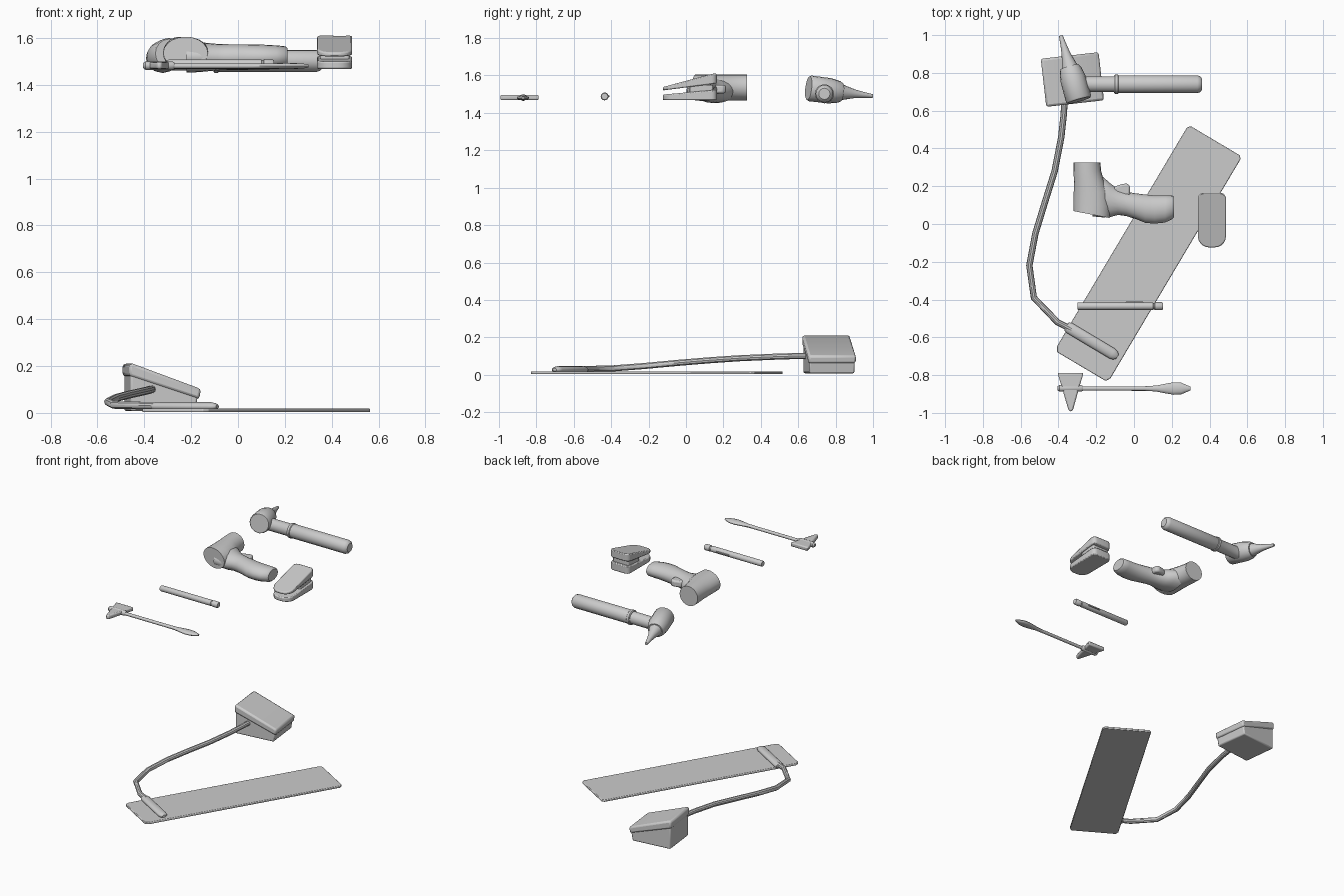
import bpy, bmesh, math
from mathutils import Vector, Matrix

if "Cube" in bpy.data.objects:
    bpy.data.objects.remove(bpy.data.objects["Cube"])

UP = Vector((0, 0, 1))


def finish(name, bm, bevel=0.0, angle=35):
    bmesh.ops.recalc_face_normals(bm, faces=bm.faces)
    me = bpy.data.meshes.new(name)
    bm.to_mesh(me)
    bm.free()
    me.shade_smooth()
    me.set_sharp_from_angle(angle=math.radians(angle))
    ob = bpy.data.objects.new(name, me)
    bpy.context.collection.objects.link(ob)
    if bevel:
        mod = ob.modifiers.new("bevel", 'BEVEL')
        mod.width, mod.segments, mod.limit_method = bevel, 2, 'ANGLE'
    return ob


def loft(name, rings, n=16):
    """Skin elliptical rings given as (centre, direction, horizontal radius, other radius)."""
    bm = bmesh.new()
    loops = []
    for c, d, ru, rv in rings:
        d = Vector(d).normalized()
        u = UP.cross(d).normalized()
        v = d.cross(u)
        loops.append([bm.verts.new(Vector(c) + u * ru * math.cos(2 * math.pi * i / n)
                                   + v * rv * math.sin(2 * math.pi * i / n)) for i in range(n)])
    for a, b in zip(loops, loops[1:]):
        for i in range(n):
            j = (i + 1) % n
            bm.faces.new((a[i], a[j], b[j], b[i]))
    bm.faces.new(loops[0])
    bm.faces.new(loops[-1])
    return finish(name, bm)


def spindle(name, a, b, profile, n=16):
    """Straight loft from a to b; profile = (distance, radius[, vertical radius])."""
    a, d = Vector(a), (Vector(b) - Vector(a)).normalized()
    return loft(name, [(a + d * p[0], d, p[1], p[-1]) for p in profile], n)


def prism(name, outline, low, high, bevel=0.0):
    """Plan outline raised between two heights that may vary with y."""
    bm = bmesh.new()
    lo = [bm.verts.new((x, y, low(y))) for x, y in outline]
    hi = [bm.verts.new((x, y, high(y))) for x, y in outline]
    bm.faces.new(lo)
    bm.faces.new(hi)
    for i in range(len(lo)):
        j = (i + 1) % len(lo)
        bm.faces.new((lo[i], lo[j], hi[j], hi[i]))
    return finish(name, bm, bevel)


def rounded_plan(x0, x1, y0, y1, r0, r1, k=5):
    """Rectangle with corner radius r0 at the front and r1 at the back."""
    pts = []
    for cx, cy, r, s in ((x1 - r0, y0 + r0, r0, 270), (x1 - r1, y1 - r1, r1, 0),
                         (x0 + r1, y1 - r1, r1, 90), (x0 + r0, y0 + r0, r0, 180)):
        for i in range(k + 1):
            t = math.radians(s + 90 * i / k)
            pts.append((cx + r * math.cos(t), cy + r * math.sin(t)))
    return pts


def side_prism(name, outline, y0, y1, place, bevel):
    """Outline in x-z pushed along y, then placed by a matrix."""
    bm = bmesh.new()
    a = [bm.verts.new((x, y0, z)) for x, z in outline]
    f = bm.faces.new(a)
    ext = bmesh.ops.extrude_face_region(bm, geom=[f])
    bmesh.ops.translate(bm, vec=(0, y1 - y0, 0),
                        verts=[v for v in ext['geom'] if isinstance(v, bmesh.types.BMVert)])
    ob = finish(name, bm, bevel)
    ob.matrix_world = place
    return ob


# Ear scope: handle, collar, tilted head and speculum cone
H = (-0.31, 0.74, 1.502)
spindle("scope_handle", H, (1, 0.74, 1.502),
        [(0, .042), (.21, .042), (.22, .047), (.645, .047), (.66, .042), (.67, .03)])
spindle("scope_collar", (-0.105, 0.74, 1.502), (1, 0.74, 1.502),
        [(0, .046), (.005, .051), (.02, .051), (.025, .046)])
base, tip = Vector((-0.291, 0.655, 1.532)), Vector((-0.388, 1.0, 1.49))
spindle("scope_head", base, tip, [(0, .064), (.008, .069), (.12, .068), (.17, .058), (.185, .05)])
spindle("scope_speculum", base, tip,
        [(.18, .044), (.21, .036), (.255, .024), (.30, .017), (.358, .01)])

# Thermometer gun: barrel, curved grip, trigger
barrel = [(-.224, .05, .097, (.19, 1, 0)), (-.222, .10, .099, (.1, 1, 0)),
          (-.227, .17, .092, (0, 1, 0)), (-.238, .225, .08, (0, 1, 0)),
          (-.247, .28, .073, (0, 1, 0)), (-.249, .326, .071, (0, 1, 0))]
loft("thermometer_barrel", [((x, y, 1.536), d, r, .069) for x, y, r, d in barrel], 20)
grip = [(-.22, .04, .27, .066), (-.165, .035, .25, .064), (-.125, .037, .215, .06),
        (-.085, .048, .185, .056), (-.04, .042, .17, .055), (.01, .026, .162, .055),
        (.06, .006, .156, .054), (.11, .002, .151, .053), (.165, .008, .151, .05),
        (.203, .026, .15, .046), (.212, .036, .145, .038)]
loft("thermometer_grip", [((x, (a + b) / 2, 1.518), (1, 0, 0), (b - a) / 2, h)
                          for x, a, b, h in grip], 20)
prism("thermometer_trigger", [(-.13, .15), (-.02, .15), (-.02, .2), (-.035, .215),
                              (-.06, .212), (-.1, .2)],
      lambda y: 1.505, lambda y: 1.55, .012)

# Finger clip: two wedge jaws on a hinge
plan = rounded_plan(.338, .487, -.124, .165, .06, .03)
prism("clip_upper_jaw", plan, lambda y: 1.52 + .13 * (y + .124),
      lambda y: 1.538 + min(.072, .27 * (y + .124)), .006)
prism("clip_lower_jaw", plan, lambda y: 1.468, lambda y: 1.498 + .09 * (y + .124), .006)
prism("clip_hinge", rounded_plan(.35, .475, .02, .145, .01, .01),
      lambda y: 1.50, lambda y: 1.55)

# Pen light with end cap and pocket clip
P, Q = (-0.30, -0.435, 1.488), (0.153, -0.435, 1.488)
spindle("penlight_body", P, Q, [(0, .017), (.006, .02), (.40, .02), (.403, .017), (.408, .017),
                                (.411, .021), (.447, .021), (.453, .017)])
prism("penlight_clip", [(-.05, -.42), (.055, -.42), (.045, -.408), (-.04, -.408)],
      lambda y: 1.484, lambda y: 1.492)

# Reflex hammer: triangular rubber head and paddle handle
prism("hammer_head", [(-.405, -.788), (-.385, -.855), (-.347, -.985), (-.335, -.995),
                      (-.323, -.985), (-.287, -.855), (-.267, -.788)],
      lambda y: 1.468, lambda y: 1.497, .008)
spindle("hammer_collar", (-.405, -.87, 1.482), (0, -.87, 1.482),
        [(0, .01), (.01, .018), (.125, .018), (.135, .012)], 12)
spindle("hammer_handle", (-.30, -.871, 1.48), (.3, -.871, 1.48),
        [(0, .011), (.36, .012, .011), (.42, .016, .011), (.47, .026, .012), (.51, .033, .013),
         (.55, .031, .012), (.58, .018, .01), (.60, .009, .006)], 12)

# Pressure cuff lying flat, with hose connector
cuff = prism("cuff", [(-.665, -.165), (.685, -.165), (.70, -.15), (.70, .15), (.685, .165),
                      (-.665, .165), (-.69, .15), (-.69, -.15)],
             lambda y: .003, lambda y: .018, .004)
cuff.matrix_world = Matrix.Translation((.073, -.161, 0)) @ Matrix.Rotation(math.radians(59.3), 4, 'Z')
spindle("cuff_connector", (-.36, -.54, .027), (-.08, -.707, .027),
        [(0, .012, .01), (.004, .024, .016), (.02, .03, .019), (.285, .03, .019),
         (.305, .025, .015), (.317, .012, .008)])

# Hose from cuff to monitor
path = [Vector(p) for p in ((-.33, -.558, .03), (-.405, -.52, .031), (-.53, -.39, .034),
                            (-.554, -.22, .047), (-.522, -.05, .063), (-.47, .12, .077),
                            (-.42, .28, .088), (-.385, .46, .096), (-.372, .58, .10),
                            (-.365, .70, .10))]
loft("hose", [(p, path[min(i + 1, len(path) - 1)] - path[max(i - 1, 0)], .017, .017)
              for i, p in enumerate(path)], 10)

# Monitor: wedge base under a slanted shell
spot = Matrix.Translation((-.325, .765, 0)) @ Matrix.Rotation(math.radians(6.5), 4, 'Z')
side_prism("monitor_base", [(-.148, .008), (.13, .008), (.142, .075), (-.148, .175)],
           -.122, .122, spot, .008)
side_prism("monitor_shell", [(-.155, .158), (.147, .058), (.155, .102), (-.138, .21), (-.155, .208)],
           -.128, .128, spot, .012)
